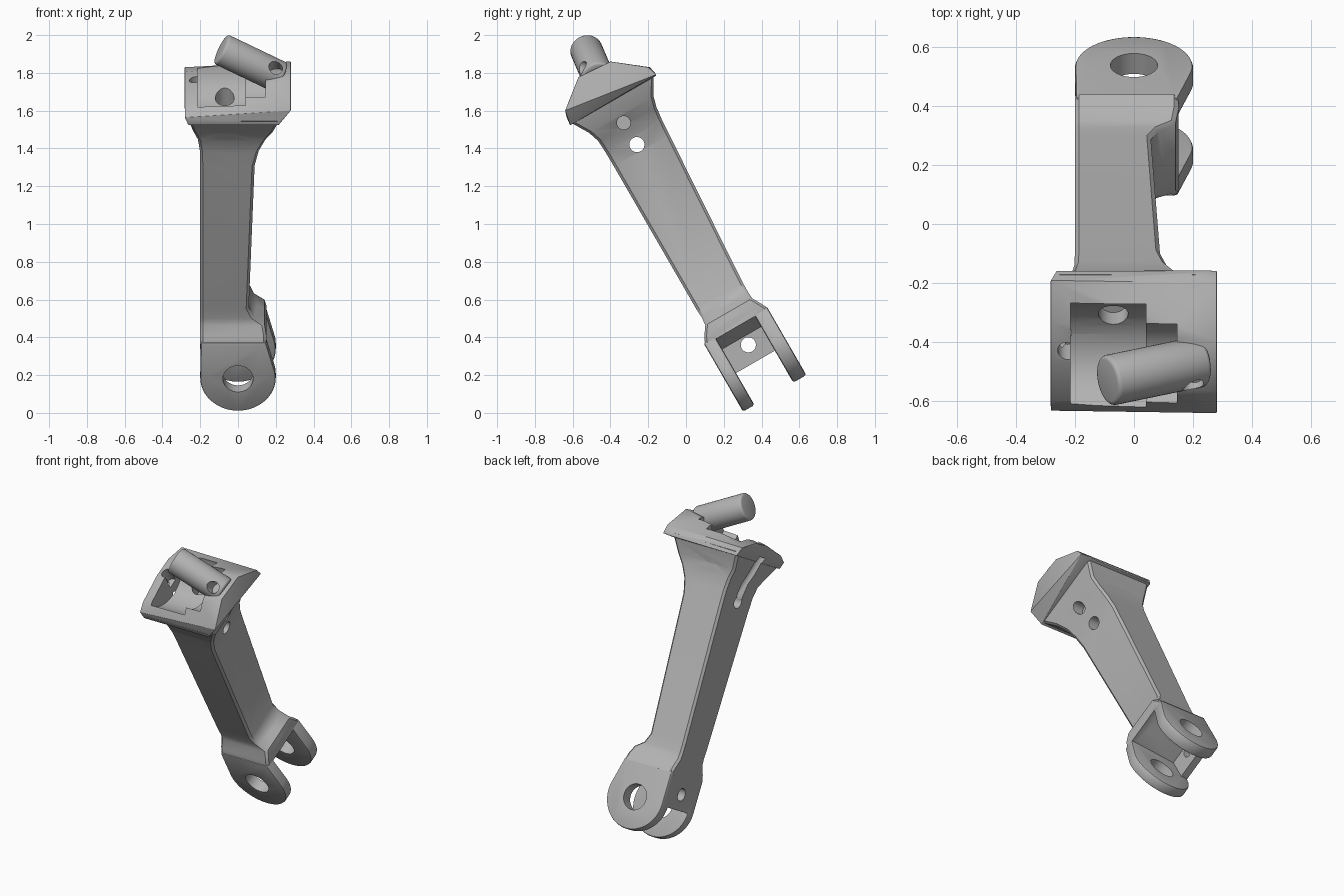
import bpy, bmesh, math
from math import cos, sin, pi
from mathutils import Vector, Matrix

if "Cube" in bpy.data.objects:
    bpy.data.objects.remove(bpy.data.objects["Cube"])

grey = bpy.data.materials.new("machined_grey")
grey.use_nodes = True
grey.diffuse_color = (0.45, 0.45, 0.45, 1)
grey.node_tree.nodes["Principled BSDF"].inputs["Base Color"].default_value = (0.45, 0.45, 0.45, 1)


def finish(name, bm):
    bmesh.ops.recalc_face_normals(bm, faces=bm.faces)
    mesh = bpy.data.meshes.new(name)
    bm.to_mesh(mesh)
    bm.free()
    mesh.materials.append(grey)
    ob = bpy.data.objects.new(name, mesh)
    bpy.context.collection.objects.link(ob)
    return ob


def hull(name, points):
    bm = bmesh.new()
    verts = [bm.verts.new(p) for p in points]
    res = bmesh.ops.convex_hull(bm, input=verts)
    loose = [v for v in bm.verts if not v.link_faces]
    bmesh.ops.delete(bm, geom=loose, context='VERTS')
    bmesh.ops.dissolve_limit(bm, angle_limit=0.01, verts=bm.verts, edges=bm.edges)
    return finish(name, bm)


def rod(name, p, q, r, stretch=1.0, sides=40):
    p, q = Vector(p), Vector(q)
    bm = bmesh.new()
    bmesh.ops.create_cone(bm, cap_ends=True, segments=sides, radius1=r, radius2=r,
                          depth=(q - p).length)
    turn = (q - p).to_track_quat('Z', 'Y').to_matrix().to_4x4()
    bm.transform(Matrix.Translation((p + q) / 2) @ Matrix.Diagonal((1, 1, stretch, 1)) @ turn)
    return finish(name, bm)


def apply(ob, mod):
    bpy.context.view_layer.objects.active = ob
    bpy.ops.object.modifier_apply(modifier=mod.name)


def combine(ob, other, operation):
    mod = ob.modifiers.new("combine", 'BOOLEAN')
    mod.operation, mod.solver, mod.object = operation, 'EXACT', other
    apply(ob, mod)
    bpy.data.objects.remove(other)


def bevel(ob, width, segments=2):
    mod = ob.modifiers.new("bevel", 'BEVEL')
    mod.width, mod.segments, mod.limit_method = width, segments, 'ANGLE'
    mod.angle_limit = math.radians(40)
    apply(ob, mod)


def drill(ob, p, q, r, stretch=1.0):
    combine(ob, rod("drill", p, q, r, stretch), 'DIFFERENCE')


def smooth(ob):
    bpy.ops.object.select_all(action='DESELECT')
    ob.select_set(True)
    bpy.context.view_layer.objects.active = ob
    bpy.ops.object.shade_smooth_by_angle(angle=math.radians(32))


# Strut, built upright: height, x limits, y limits of each rounded section
sections = [
    (0.26, -0.2, 0.15, 0.267, 0.655),
    (0.30, -0.2, 0.15, 0.285, 0.635),
    (0.35, -0.2, 0.14, 0.32, 0.607),
    (0.39, -0.2, 0.085, 0.325, 0.604),
    (0.45, -0.2, 0.057, 0.322, 0.605),
    (1.32, -0.2, 0.088, 0.322, 0.66),
    (1.41, -0.202, 0.11, 0.321, 0.666),
    (1.48, -0.212, 0.145, 0.317, 0.674),
    (1.54, -0.235, 0.185, 0.297, 0.69),
    (1.65, -0.265, 0.222, 0.232, 0.755),
]
bm = bmesh.new()
rings = []
c = 0.014
for z, x0, x1, y0, y1 in sections:
    outline = [(x0 + c, y0), (x1 - c, y0), (x1, y0 + c), (x1, y1 - c),
               (x1 - c, y1), (x0 + c, y1), (x0, y1 - c), (x0, y0 + c)]
    rings.append([bm.verts.new((x, y, z)) for x, y in outline])
for a, b in zip(rings, rings[1:]):
    for i in range(8):
        j = (i + 1) % 8
        bm.faces.new((a[i], a[j], b[j], b[i]))
bm.faces.new(rings[0])
bm.faces.new(rings[-1])
leg = finish("leg_strut", bm)

# Head with a faceted tall side and a lower sloping side
tall = [(0.246, 1.706), (0.396, 1.825), (0.584, 1.811), (0.742, 1.685), (0.76, 1.63)]
low = [(0.235, 1.67), (0.29, 1.703), (0.48, 1.735), (0.614, 1.73), (0.75, 1.68)]
points = [(0.28, y, z) for y, z in tall] + [(-0.282, y, z) for y, z in low]
points += [(x, y, 1.625) for x in (-0.263, 0.215) for y in (0.23, 0.755)]
head = hull("head", points)
bevel(head, 0.012)
combine(leg, head, 'UNION')

# Two round lugs of the fork
for y0, y1 in ((0.265, 0.335), (0.572, 0.652)):
    outline = [(0.2 * cos(t * pi / 32), 0.055 + 0.2 * sin(t * pi / 32)) for t in range(64)]
    outline += [(-0.197, 0.275), (0.148, 0.275)]
    lug = hull("lug", [(x, y, z) for x, z in outline for y in (y0, y1)])
    bevel(lug, 0.012)
    combine(leg, lug, 'UNION')

# Side wall and sloping roof of the fork
wall = hull("fork_wall", [(x, y, z) for y in (0.3, 0.61) for x, z in
                          ((-0.198, 0.05), (-0.15, 0.05), (-0.198, 0.3), (-0.15, 0.3))])
combine(leg, wall, 'UNION')
roof = hull("fork_roof", [(x, y, z) for y in (0.31, 0.6) for x, z in
                          ((-0.19, 0.19), (-0.13, 0.2), (0.13, 0.262), (0.13, 0.29), (-0.19, 0.29))])
combine(leg, roof, 'UNION')

# Pocket in the head
drill(leg, (-0.215, 0.48, 1.79), (0.04, 0.48, 1.79), 0.215)
drill(leg, (0.0, 0.47, 1.8), (0.145, 0.47, 1.8), 0.165)
drill(leg, (-0.07, 0.57, 1.5), (-0.07, 0.57, 1.8), 0.05)
drill(leg, (-0.225, 0.51, 1.64), (-0.225, 0.51, 1.9), 0.033)

# Bolt holes: lugs, strut front to back, strut side to side, fork
drill(leg, (0, 0.1, 0.055), (0, 0.9, 0.055), 0.08)
drill(leg, (-0.025, 0.1, 1.357), (-0.025, 0.9, 1.357), 0.04)
drill(leg, (-0.075, 0.1, 1.53), (-0.075, 0.9, 1.53), 0.035)
drill(leg, (-0.5, 0.485, 1.36), (0.5, 0.485, 1.36), 0.04)
drill(leg, (0.1, 0.482, 1.495), (0.5, 0.482, 1.495), 0.036)
drill(leg, (-0.18, 0.485, 1.37), (-0.275, 0.485, 1.66), 0.034)
drill(leg, (-0.4, 0.466, 0.147), (-0.1, 0.466, 0.147), 0.04)
drill(leg, (0.2, 0.457, 0.47), (0.0, 0.457, 0.16), 0.036)

# Lean the whole strut forward
leg.data.transform(Matrix.Rotation(math.radians(30), 4, 'X'))

# Slanted pin on the head, cross-drilled near its foot
pin = rod("slanted_pin", (0.225, -0.465, 1.775), (-0.09, -0.53, 1.926), 0.086)
bevel(pin, 0.014, 3)
drill(pin, (0.2, -0.7, 1.9), (0.2, -0.47, 1.79), 0.036)

smooth(leg)
smooth(pin)
